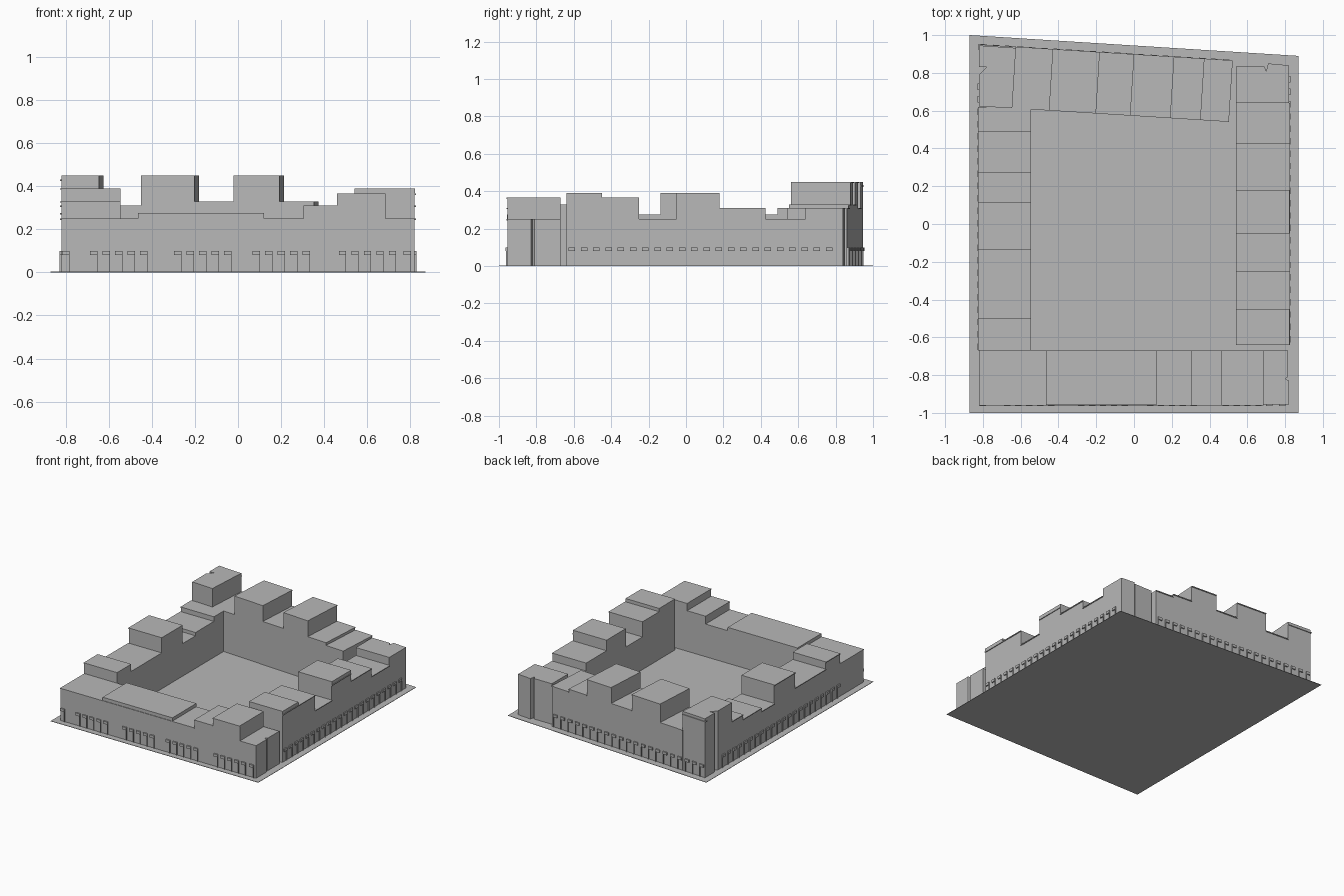
import bpy
import bmesh
from mathutils import Vector

cube = bpy.data.objects.get("Cube")
if cube:
    bpy.data.objects.remove(cube)

grey = bpy.data.materials.new("plain grey")
grey.use_nodes = True
grey.diffuse_color = (0.48, 0.48, 0.48, 1)
grey.node_tree.nodes["Principled BSDF"].inputs["Base Color"].default_value = (0.48, 0.48, 0.48, 1)


def prisms(name, parts):
    """One object from upright prisms, each (outline, bottom, top)."""
    bm = bmesh.new()
    for outline, z0, z1 in parts:
        low = [bm.verts.new((p[0], p[1], z0)) for p in outline]
        high = [bm.verts.new((p[0], p[1], z1)) for p in outline]
        bm.faces.new(low[::-1])
        bm.faces.new(high)
        for i in range(len(low)):
            j = (i + 1) % len(low)
            bm.faces.new((low[i], low[j], high[j], high[i]))
    bmesh.ops.recalc_face_normals(bm, faces=bm.faces[:])
    mesh = bpy.data.meshes.new(name)
    bm.to_mesh(mesh)
    bm.free()
    mesh.materials.append(grey)
    obj = bpy.data.objects.new(name, mesh)
    bpy.context.collection.objects.link(obj)
    return obj


class Street:
    """A facade line with a direction and an outward side."""

    def __init__(self, name, start, end, outward, depth):
        self.name, self.depth = name, depth
        self.start = Vector(start)
        self.along = (Vector(end) - self.start).normalized()
        side = Vector((-self.along.y, self.along.x))
        self.out = side if side.dot(Vector(outward)) > 0 else -side

    def quad(self, a, b, inner, outer):
        return [self.start + self.along * t + self.out * d
                for t, d in ((a, inner), (b, inner), (b, outer), (a, outer))]

    def houses(self, origin, edges, heights, slabs={}):
        """A terrace of houses, each with a thin cornice and maybe a roof slab."""
        for i, h in enumerate(heights):
            a, b = edges[i] - origin, edges[i + 1] - origin
            prisms(f"{self.name}_house_{i + 1}", [(self.quad(a, b, -self.depth, 0), 0, h)])
            prisms(f"{self.name}_cornice_{i + 1}",
                   [(self.quad(a, b, -0.02, 0.006), h - 0.006, h)])
            if i in slabs:
                prisms(f"{self.name}_roof_slab_{i + 1}",
                       [(self.quad(a, b, -self.depth, 0.002), h, slabs[i])])

    def signs(self, places):
        """Small boxes over the ground floor with a thin fin under each."""
        parts = []
        for t in places:
            parts.append((self.quad(t - 0.017, t + 0.017, -0.005, 0.009), 0.08, 0.1))
            parts.append((self.quad(t + 0.015, t + 0.017, -0.005, 0.008), 0, 0.08))
        prisms(f"{self.name}_signs", parts)


# Ground plate
prisms("ground_plate", [([(-0.87, -1), (0.87, -1), (0.87, 0.89), (-0.87, 1)], 0, 0.003)])

# South terrace
south = Street("south", (-0.82, -0.955), (0.82, -0.955), (0, -1), 0.285)
south.houses(-0.82, [-0.82, -0.465, 0.12, 0.305, 0.46, 0.685],
             [0.25, 0.25, 0.25, 0.31, 0.365], {1: 0.275})
groups = [0.15, 0.54, 0.905, 1.305]
south.signs([0.02, 1.605] + [g + 0.058 * i for g in groups for i in range(5)])

# South-east corner house with a notched wall
prisms("southeast_corner_house", [([
    (0.685, -0.955), (0.82, -0.955), (0.82, -0.83), (0.80, -0.82),
    (0.815, -0.81), (0.815, -0.67), (0.685, -0.67)], 0, 0.25)])

# East terrace
east = Street("east", (0.82, -0.64), (0.82, 0.84), (1, 0), 0.28)
east.houses(-0.64, [-0.64, -0.45, -0.25, -0.05, 0.18, 0.425, 0.64],
            [0.365, 0.365, 0.25, 0.365, 0.31, 0.25], {0: 0.39, 3: 0.39})
east.signs([0.03 + 0.0655 * i for i in range(22)])

# North-east corner house with a notched wall
prisms("northeast_corner_house", [([
    (0.54, 0.64), (0.82, 0.64), (0.82, 0.84), (0.71, 0.85),
    (0.70, 0.81), (0.69, 0.835), (0.54, 0.835)], 0, 0.31)])

# West terrace
west = Street("west", (-0.82, -0.67), (-0.82, 0.62), (-1, 0), 0.275)
west.houses(-0.67, [-0.67, -0.5, -0.135, 0.115, 0.27, 0.49, 0.62],
            [0.33, 0.275, 0.39, 0.25, 0.275, 0.31])
west.signs([0.02 + 0.0655 * i for i in range(22)])

# North terrace, slightly turned
north = Street("north", (-0.825, 0.945), (0.525, 0.86), (0, 1), 0.32)
north.houses(-0.825, [-0.625, -0.43, -0.18, 0.0, 0.215, 0.375, 0.525],
             [0.31, 0.45, 0.33, 0.45, 0.33, 0.31])
north.signs([0.03 + 0.0643 * i for i in range(21)])

# North-west corner house with a notched wall
prisms("northwest_corner_house", [([
    (-0.82, 0.945), (-0.625, 0.932), (-0.645, 0.613), (-0.82, 0.623),
    (-0.82, 0.79), (-0.78, 0.83), (-0.82, 0.83)], 0, 0.45)])
prisms("northwest_cornice", [(north.quad(0, 0.2, -0.02, 0.006), 0.424, 0.43)])
